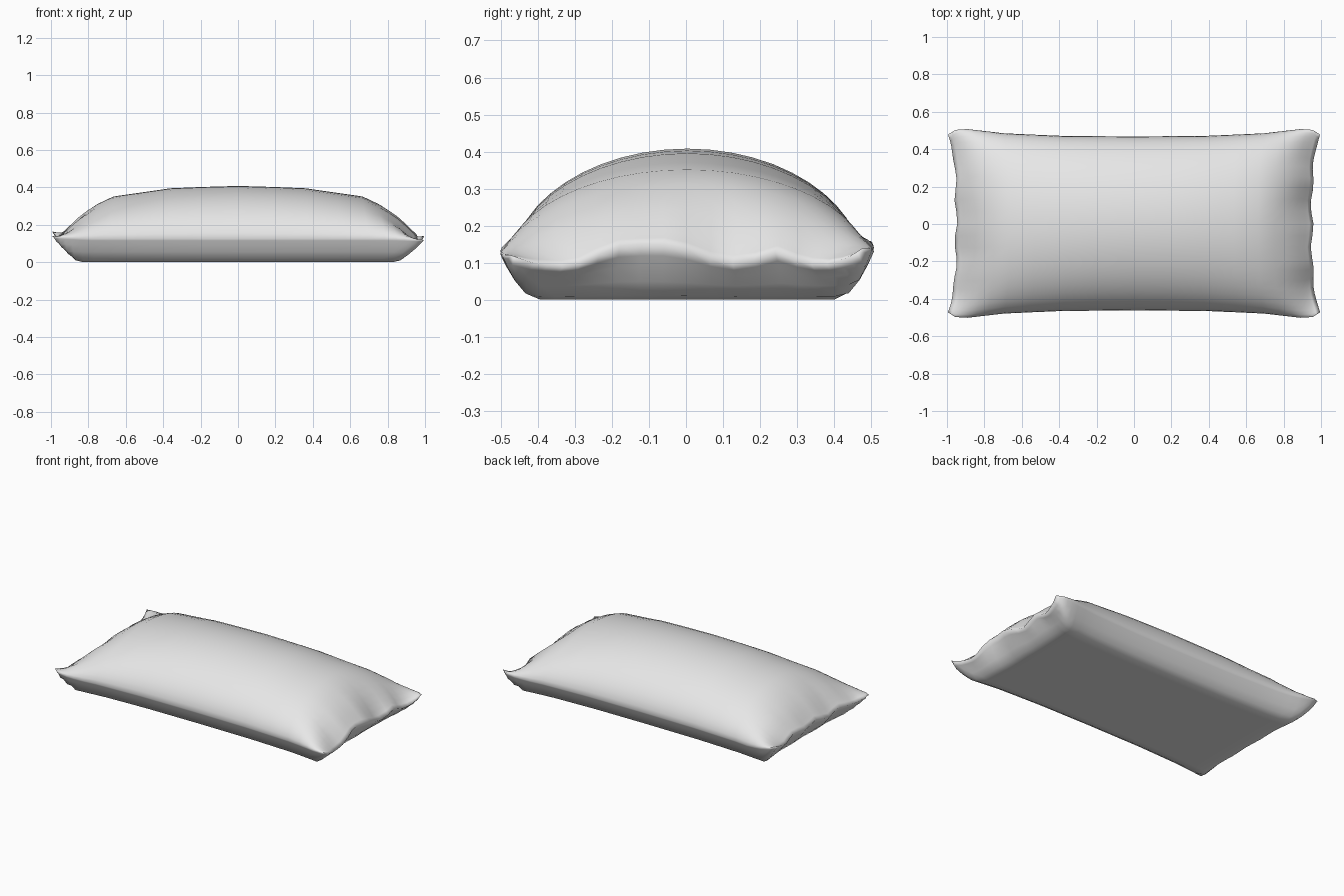
import bpy
import bmesh
import math

cube = bpy.data.objects.get("Cube")
if cube:
    bpy.data.objects.remove(cube, do_unlink=True)


def interp(table, t):
    """Piecewise linear lookup in a short list of (position, value) pairs."""
    for (a, p), (b, q) in zip(table, table[1:]):
        if t <= b:
            return p + (q - p) * max(t - a, 0) / (b - a)
    return table[-1][1]


# Profiles from the middle (0) to a crimped end (1)
PUFF = [(0, 1), (.36, .965), (.7, .8), (.8, .64), (.88, .44), (.95, .19), (.98, .07), (1, 0)]
WIDTH = [(0, .465), (.4, .468), (.7, .482), (.9, .505), (.96, .5), (1, .475)]
# Height of the crumpled seam across each end, front to back
SEAM_LEFT = [(-1, .12), (-.85, .095), (-.65, .085), (-.57, .105), (-.4, .145), (-.17, .155),
             (.06, .13), (.2, .09), (.4, .11), (.48, .135), (.62, .105), (.75, .09), (.9, .11), (1, .14)]
SEAM_RIGHT = [(-1, .14), (-.8, .12), (-.5, .14), (-.25, .12), (0, .15), (.2, .13),
              (.45, .155), (.7, .125), (.85, .14), (1, .165)]
SEAM_Z, TOP_Z = .125, .408


def pillow_point(u, v, top):
    a = abs(u)
    crimp = max(0, (a - .78) / .22) ** 1.5
    wave = interp(SEAM_LEFT if u > 0 else SEAM_RIGHT, v)
    seam = SEAM_Z + (wave - SEAM_Z) * crimp
    # Ends bow inward between the pointed corners and ripple slightly
    ripple = .008 * math.sin(13 * v + 2 * u) * crimp * (1 - v * v)
    x = u * (.952 + .043 * abs(v) ** 4 + ripple)
    y = v * interp(WIDTH, a) + .003
    if top:
        dome = max(0, 1 - v * v) ** .56 * interp(PUFF, a)
        pleat = 1 + .07 * crimp * math.sin(17 * v + 3 * u)
        z = seam + (TOP_Z - SEAM_Z) * dome * pleat
    else:
        # Flat underside that turns up to the seam on all four edges
        side = max(0, (abs(v) - .8) / .2)
        end = max(0, (a - .88) / .12)
        rise = min(1, max(side ** 1.7, end ** 1.2))
        z = seam * rise
    return x, y, z


# Pillow: top and bottom sheets sharing one seam
half = [.2, .38, .56, .7, .79, .85, .895, .93, .96, .98, 1]
us = [-u for u in reversed(half)] + [0] + half
N = 24
vs = [math.sin(math.pi * (j / N - .5)) for j in range(N + 1)]
bm = bmesh.new()
sheets = []
for top in (True, False):
    grid = []
    for i, u in enumerate(us):
        row = []
        for j, v in enumerate(vs):
            on_seam = i in (0, len(us) - 1) or j in (0, N)
            if on_seam and sheets:
                row.append(sheets[0][i][j])
            else:
                row.append(bm.verts.new(pillow_point(u, v, top)))
        grid.append(row)
    sheets.append(grid)
    for i in range(len(us) - 1):
        for j in range(N):
            quad = [grid[i][j], grid[i + 1][j], grid[i + 1][j + 1], grid[i][j + 1]]
            bm.faces.new(quad if top else quad[::-1])
for face in bm.faces:
    face.smooth = True
bm.normal_update()

mesh = bpy.data.meshes.new("pillow")
bm.to_mesh(mesh)
bm.free()
pillow = bpy.data.objects.new("pillow", mesh)
bpy.context.collection.objects.link(pillow)

# Plain pale fabric
fabric = bpy.data.materials.new("pale grey fabric")
fabric.use_nodes = True
colour = (.8, .8, .8, 1)
fabric.diffuse_color = colour
fabric.node_tree.nodes["Principled BSDF"].inputs["Base Color"].default_value = colour
mesh.materials.append(fabric)
